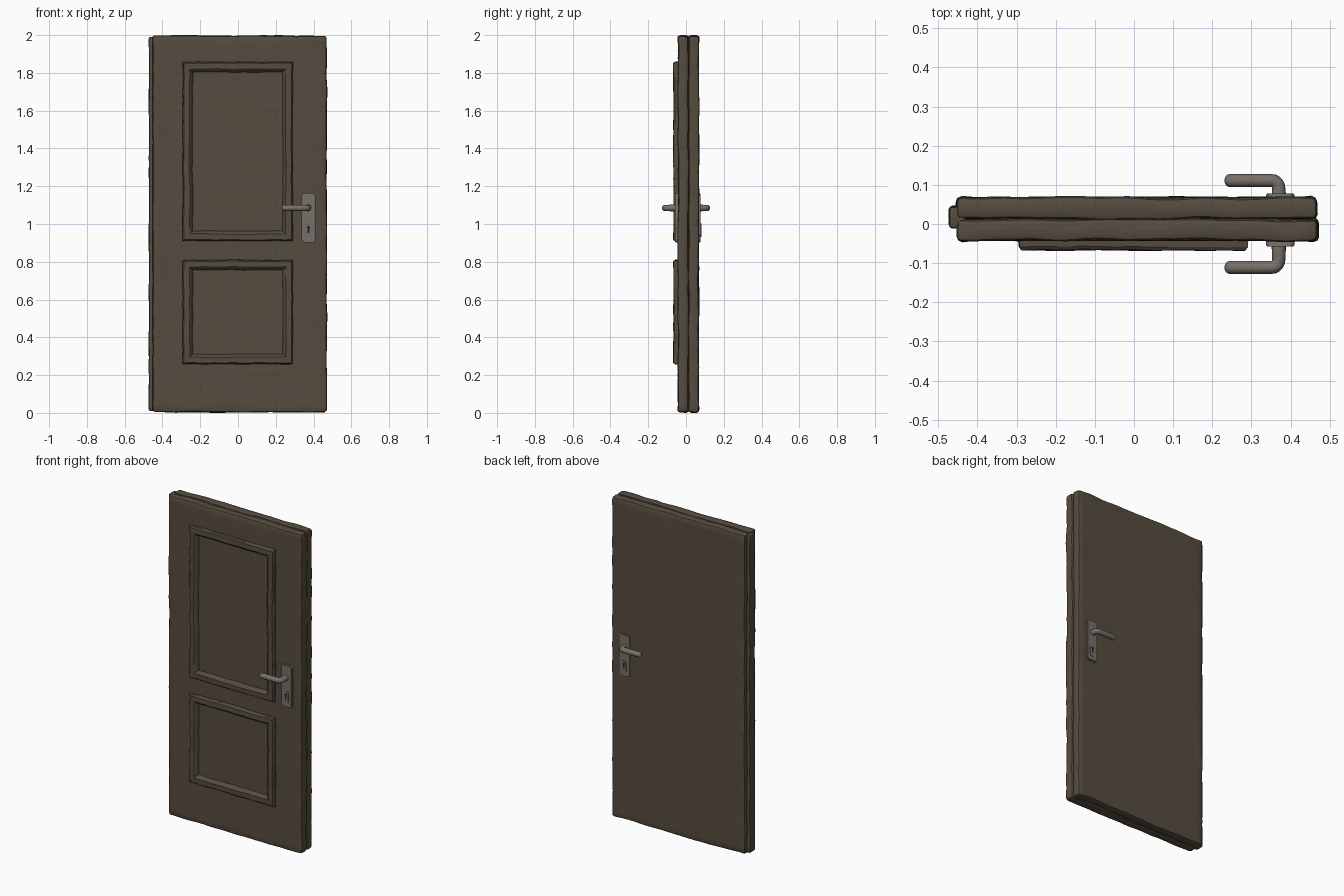
import bpy, bmesh, math
from mathutils import Vector, noise

if "Cube" in bpy.data.objects:
    bpy.data.objects.remove(bpy.data.objects["Cube"])


def material(name, rgb):
    m = bpy.data.materials.new(name)
    m.diffuse_color = (*rgb, 1)
    m.use_nodes = True
    m.node_tree.nodes["Principled BSDF"].inputs["Base Color"].default_value = m.diffuse_color
    return m


WOOD = material("dark brown wood", (0.092, 0.072, 0.050))
METAL = material("worn grey metal", (0.185, 0.163, 0.140))
DARK = material("keyhole dark", (0.02, 0.018, 0.015))


def finish(name, bm, mat, angle=40):
    bmesh.ops.recalc_face_normals(bm, faces=bm.faces)
    me = bpy.data.meshes.new(name)
    bm.to_mesh(me)
    bm.free()
    me.materials.append(mat)
    ob = bpy.data.objects.new(name, me)
    bpy.context.collection.objects.link(ob)
    bpy.ops.object.select_all(action='DESELECT')
    ob.select_set(True)
    bpy.context.view_layer.objects.active = ob
    bpy.ops.object.shade_smooth_by_angle(angle=math.radians(angle))
    return ob


def box(lo, hi):
    lo, hi = Vector(lo), Vector(hi)
    bm = bmesh.new()
    bmesh.ops.create_cube(bm, size=1)
    for v in bm.verts:
        v.co = (lo + hi) / 2 + v.co * (hi - lo)
    return bm


def worn_slab(name, lo, hi, bevel=0.013, amp=0.007, step=0.04):
    """Board with bevelled edges, roughened near its rim."""
    bm = box(lo, hi)
    for axis in (0, 2):
        n = max(1, round((hi[axis] - lo[axis]) / step))
        for i in range(1, n):
            co, no = Vector(), Vector()
            co[axis] = lo[axis] + (hi[axis] - lo[axis]) * i / n
            no[axis] = 1
            bmesh.ops.bisect_plane(bm, geom=bm.verts[:] + bm.edges[:] + bm.faces[:],
                                   plane_co=co, plane_no=no)
    sharp = [e for e in bm.edges if e.calc_face_angle(0) > 1]
    bmesh.ops.bevel(bm, geom=sharp, offset=bevel, segments=2, profile=0.5,
                    affect='EDGES', clamp_overlap=True)
    for v in bm.verts:
        rim = min(v.co.x - lo[0], hi[0] - v.co.x, v.co.z - lo[2], hi[2] - v.co.z) < 0.03
        seed = v.co * 11 + Vector((lo[1] * 90, 3, 7))
        d = noise.noise_vector(seed)
        v.co += d * amp * 0.8 if rim else Vector((0, d.y * 0.0015, 0))
    return finish(name, bm, WOOD, 30)


# Two layered boards and the narrow hinge-side strip
worn_slab("front_board", (-0.452, -0.043, 0.003), (0.470, 0.013, 1.997))
worn_slab("back_board", (-0.452, 0.013, 0.003), (0.466, 0.069, 1.997))
worn_slab("hinge_strip", (-0.472, -0.010, 0.010), (-0.430, 0.045, 1.990), 0.008, 0.004)


# Mitred mouldings around the two front panels
def moulding(name, x0, x1, z0, z1):
    profile = [(0, -0.036), (0.001, -0.058), (0.007, -0.066), (0.037, -0.067),
               (0.044, -0.062), (0.050, -0.052), (0.056, -0.036)]
    nx, nz = 14, max(8, round((z1 - z0) / 0.04))
    bm = bmesh.new()
    rings = []
    for d, y in profile:
        a, b, c, e = x0 + d, x1 - d, z0 + d, z1 - d
        pts = [(a + (b - a) * i / nx, c) for i in range(nx)]
        pts += [(b, c + (e - c) * i / nz) for i in range(nz)]
        pts += [(b - (b - a) * i / nx, e) for i in range(nx)]
        pts += [(a, e - (e - c) * i / nz) for i in range(nz)]
        ring = []
        for x, z in pts:
            p = Vector((x, y, z))
            ring.append(bm.verts.new(p + noise.noise_vector(p * 14) * 0.004))
        rings.append(ring)
    for r, s in zip(rings, rings[1:] + rings[:1]):
        n = len(r)
        for i in range(n):
            bm.faces.new((r[i], r[(i + 1) % n], s[(i + 1) % n], s[i]))
    finish(name, bm, WOOD, 30)


moulding("upper_panel_moulding", -0.294, 0.290, 0.910, 1.858)
moulding("lower_panel_moulding", -0.294, 0.290, 0.258, 0.810)


# Lever: stem, rounded elbow and grip, swept as a tube
def lever(name, side):
    r = 0.0165
    cx, cy, bend = 0.352, 0.093, 0.018
    path = [(0.370, 0.040, 0, 0.0185), (0.370, 0.085, 0, 0.0175)]
    for i in range(6):
        a = math.pi / 2 * i / 5
        path.append((cx + bend * math.cos(a), cy + bend * math.sin(a), a, r))
    path.append((0.245, cy + bend, math.pi / 2, r))
    for i in range(1, 5):
        t = math.pi / 2 * i / 4.3
        path.append((0.245 - 0.014 * math.sin(t), cy + bend, math.pi / 2, r * math.cos(t)))
    bm = bmesh.new()
    rings = []
    for x, y, a, rad in path:
        ring = []
        for k in range(16):
            t = math.tau * k / 16
            q = rad * math.cos(t)
            ring.append(bm.verts.new((x + q * math.cos(a), side * (y + q * math.sin(a)),
                                      1.085 + rad * math.sin(t))))
        rings.append(ring)
    for p, s in zip(rings, rings[1:]):
        for i in range(16):
            bm.faces.new((p[i], p[(i + 1) % 16], s[(i + 1) % 16], s[i]))
    bm.faces.new(rings[0])
    bm.faces.new(rings[-1])
    finish(name, bm, METAL, 50)


# Flat outline in x/z pushed out along y
def plate(name, outline, y0, y1, mat):
    bm = bmesh.new()
    f = bm.faces.new([bm.verts.new((x, y0, z)) for x, z in outline])
    ext = bmesh.ops.extrude_face_region(bm, geom=[f])["geom"]
    for v in ext:
        if isinstance(v, bmesh.types.BMVert):
            v.co.y = y1
    finish(name, bm, mat, 30)


def rounded(x0, x1, z0, z1, r, n=5):
    pts = []
    for cx, cz, s in ((x1 - r, z1 - r, 0), (x0 + r, z1 - r, 1),
                      (x0 + r, z0 + r, 2), (x1 - r, z0 + r, 3)):
        for i in range(n + 1):
            a = math.pi / 2 * (s + i / n)
            pts.append((cx + r * math.cos(a), cz + r * math.sin(a)))
    return pts


def keyhole(cx, cz):
    pts = []
    for i in range(11):
        a = math.radians(-50 + 280 * i / 10)
        pts.append((cx + 0.008 * math.cos(a), cz + 0.008 * math.sin(a)))
    return pts + [(cx - 0.005, cz - 0.030), (cx + 0.005, cz - 0.030)]


# Handle set on both faces of the door
for word, side, face in (("front", -1, 0.043), ("back", 1, 0.069)):
    t = 0.015 if side < 0 else 0.009
    y = lambda d: side * (face + d)
    lever(word + "_lever", side)
    plate(word + "_handle_plate", rounded(0.337, 0.410, 0.903, 1.163, 0.014),
          y(-0.005), y(t - 0.003), METAL)
    plate(word + "_handle_plate_face", rounded(0.340, 0.407, 0.906, 1.160, 0.012),
          y(0), y(t), METAL)
    plate(word + "_keyhole_surround", rounded(0.357, 0.389, 0.930, 1.003, 0.012),
          y(0), y(t + 0.003), METAL)
    plate(word + "_keyhole", keyhole(0.373, 0.982), y(t), y(t + 0.004), DARK)
